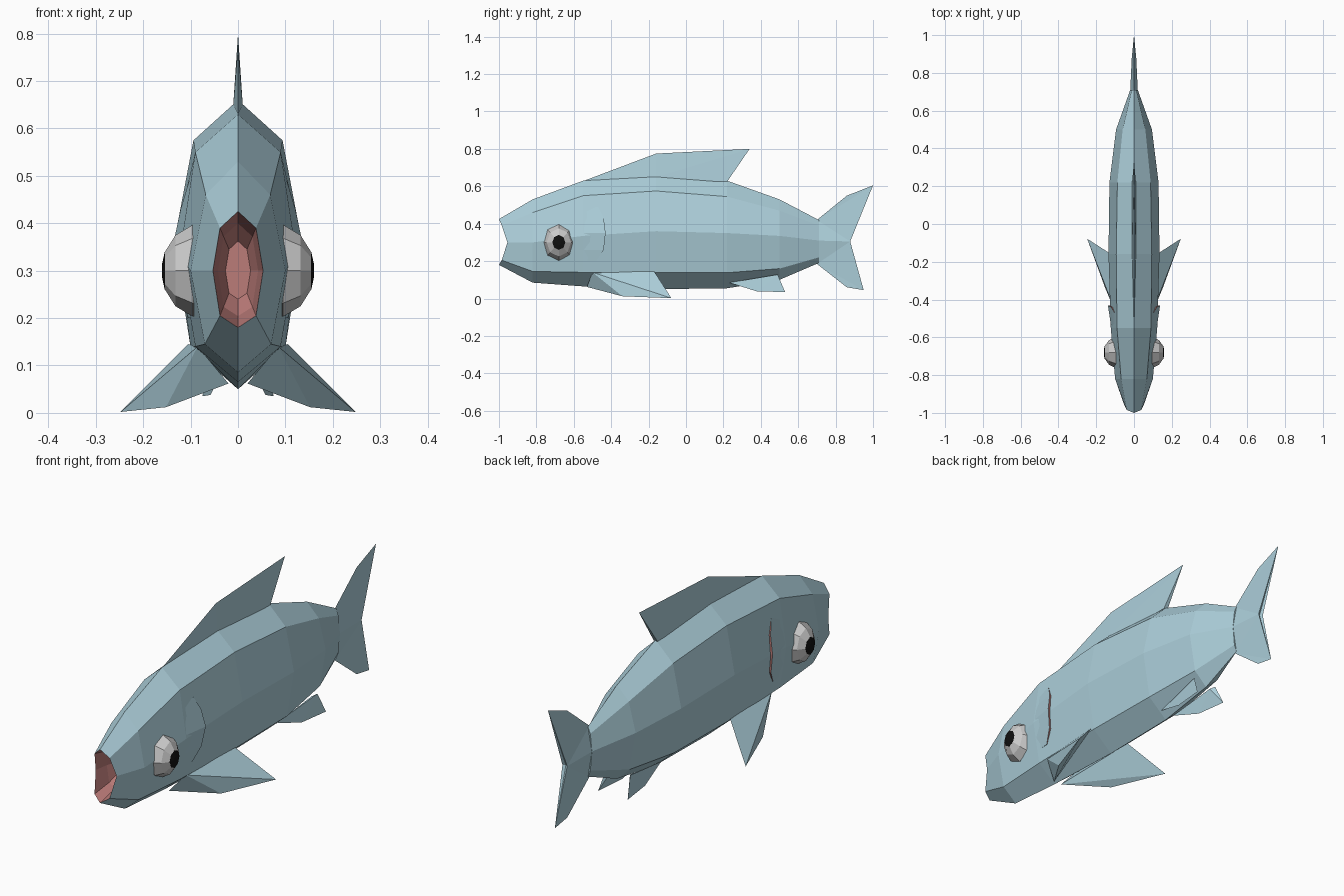
import bpy, bmesh, math

if "Cube" in bpy.data.objects:
    bpy.data.objects.remove(bpy.data.objects["Cube"])


def material(name, rgb):
    m = bpy.data.materials.new(name)
    m.diffuse_color = (*rgb, 1)
    m.use_nodes = True
    m.node_tree.nodes["Principled BSDF"].inputs["Base Color"].default_value = m.diffuse_color
    return m


BLUE = material("scale_blue", (0.42, 0.63, 0.71))
RED = material("flesh_red", (0.50, 0.20, 0.19))
BLACK = material("pupil_black", (0.005, 0.005, 0.005))


def finish(name, bm, mats):
    bmesh.ops.recalc_face_normals(bm, faces=bm.faces)
    me = bpy.data.meshes.new(name)
    bm.to_mesh(me)
    bm.free()
    for m in mats:
        me.materials.append(m)
    ob = bpy.data.objects.new(name, me)
    bpy.context.collection.objects.link(ob)
    return ob


def mirrored(name, verts, faces, mats, red=()):
    """Mesh from a +x half, mirrored to -x and welded on the centre plane."""
    bm = bmesh.new()
    for s in (1, -1):
        vs = [bm.verts.new((s * x, y, z)) for x, y, z in verts]
        for i, f in enumerate(faces):
            bm.faces.new([vs[k] for k in f]).material_index = int(i in red)
    bmesh.ops.remove_doubles(bm, verts=bm.verts, dist=1e-5)
    return finish(name, bm, mats)


def hull_fin(name, pts, sides=(1, -1)):
    """Thin solid fin as the hull of a few points."""
    for s in sides:
        bm = bmesh.new()
        for x, y, z in pts:
            bm.verts.new((s * x, y, z))
        r = bmesh.ops.convex_hull(bm, input=bm.verts)
        junk = set(r["geom_interior"] + r["geom_unused"])
        bmesh.ops.delete(bm, geom=[v for v in junk if isinstance(v, bmesh.types.BMVert)],
                         context='VERTS')
        label = name if len(sides) == 1 else name + ("_right" if s > 0 else "_left")
        finish(label, bm, [BLUE])


# Body: half rings running from back ridge to belly ridge, mouth to tail
lips = [(0, -1.0, .425), (.038, -.985, .39), (.053, -.955, .3), (.038, -.985, .205), (0, -1.0, .18)]
rings = [[(x * k, y, .3 + (z - .3) * k) for x, _, z in lips] for k, y in ((.5, -.84), (.8, -.89))]
rings.append(lips)
sections = [  # y, ridge z, shoulder x z, side x z, lower x z, belly z
    (-.82, .53, .068, .46, .100, .30, .070, .145, .085),
    (-.55, .63, .090, .55, .123, .335, .090, .14, .065),
    (-.16, .66, .094, .575, .135, .36, .100, .138, .05),
    (.22, .63, .088, .545, .130, .35, .095, .138, .055),
    (.50, .53, .060, .47, .095, .335, .065, .16, .10),
    (.71, .42, .012, .39, .020, .31, .012, .22, .19)]
for y, t, sx, sz, mx, mz, lx, lz, b in sections:
    rings.append([(0, y, t), (sx, y, sz), (mx, y, mz), (lx, y, lz), (0, y, b)])
faces = [(0, 1, 2, 3, 4)]
for r in range(len(rings) - 1):
    for k in range(4):
        a = r * 5 + k
        faces.append((a, a + 1, a + 6, a + 5))
last = (len(rings) - 1) * 5
faces.append(tuple(range(last, last + 5)))
mirrored("body", [p for ring in rings for p in ring], faces, [BLUE, RED], red=range(9))

# Gill covers: flared flaps with a red rear slit
edge = [(-.47, .49, .103, .091), (-.44, .43, .121, .100), (-.43, .35, .138, .113),
        (-.44, .26, .123, .104), (-.48, .20, .105, .094)]
front = [(a, -.60, z) for _, z, _, a in edge]
rear = [(x, y, z) for y, z, x, _ in edge]
inner = [(x - .03, y - .005, z) for y, z, x, _ in edge]
gf = [(k, k + 1, k + 6, k + 5) for k in range(4)]
gf += [(k + 5, k + 6, k + 11, k + 10) for k in range(4)]
gf += [(k + 10, k + 11, k + 1, k) for k in range(4)] + [(0, 5, 10), (4, 9, 14)]
mirrored("gill_covers", front + rear + inner, gf, [BLUE, RED], red=range(4, 8))

# Tail fin: thick at the centre, sharp at the rim
tail = [(0, .70, .42), (0, .86, .55), (0, 1.0, .605), (.012, .878, .305), (0, .95, .045),
        (0, .86, .06), (0, .70, .185), (.02, .705, .31), (0, .87, .305)]
mirrored("tail_fin", tail, [(0, 1, 2), (0, 2, 3), (0, 3, 7), (7, 3, 6), (3, 4, 6), (4, 5, 6),
                            (2, 3, 8), (3, 4, 8)], [BLUE])

# Dorsal fin
hull_fin("dorsal_fin", [(0, -.55, .628), (.01, -.16, .65), (-.01, -.16, .65), (.01, .22, .625),
                        (-.01, .22, .625), (0, -.16, .775), (0, .34, .80)], sides=(1,))

# Pectoral fins
hull_fin("pectoral_fin", [(.085, -.50, .14), (.02, -.53, .062), (.105, -.17, .145),
                          (.152, -.34, .012), (.248, -.078, .002)])

# Pelvic fins
hull_fin("pelvic_fin", [(.035, .23, .085), (.06, .49, .128), (.045, .47, .12),
                        (.075, .53, .035), (.058, .38, .038)])


# Eyes: eight-sided domes with a black pupil
def dome(name, profile, mats):
    for s in (1, -1):
        bm = bmesh.new()
        loops = []
        for x, r in profile:
            loops.append([bm.verts.new((s * x, -.68 + .87 * r * math.cos(a), .3 + r * math.sin(a)))
                          for a in (math.tau * i / 8 for i in range(8))])
        for p, q in zip(loops, loops[1:]):
            for i in range(8):
                j = (i + 1) % 8
                bm.faces.new((p[i], p[j], q[j], q[i]))
        bm.faces.new(loops[0])
        bm.faces.new(loops[-1])
        finish(name + ("_right" if s > 0 else "_left"), bm, mats)


dome("eye", [(.06, .085), (.095, .097), (.132, .075), (.154, .040)], [])
dome("pupil", [(.150, .040), (.1545, .040), (.160, .015)], [BLACK])
